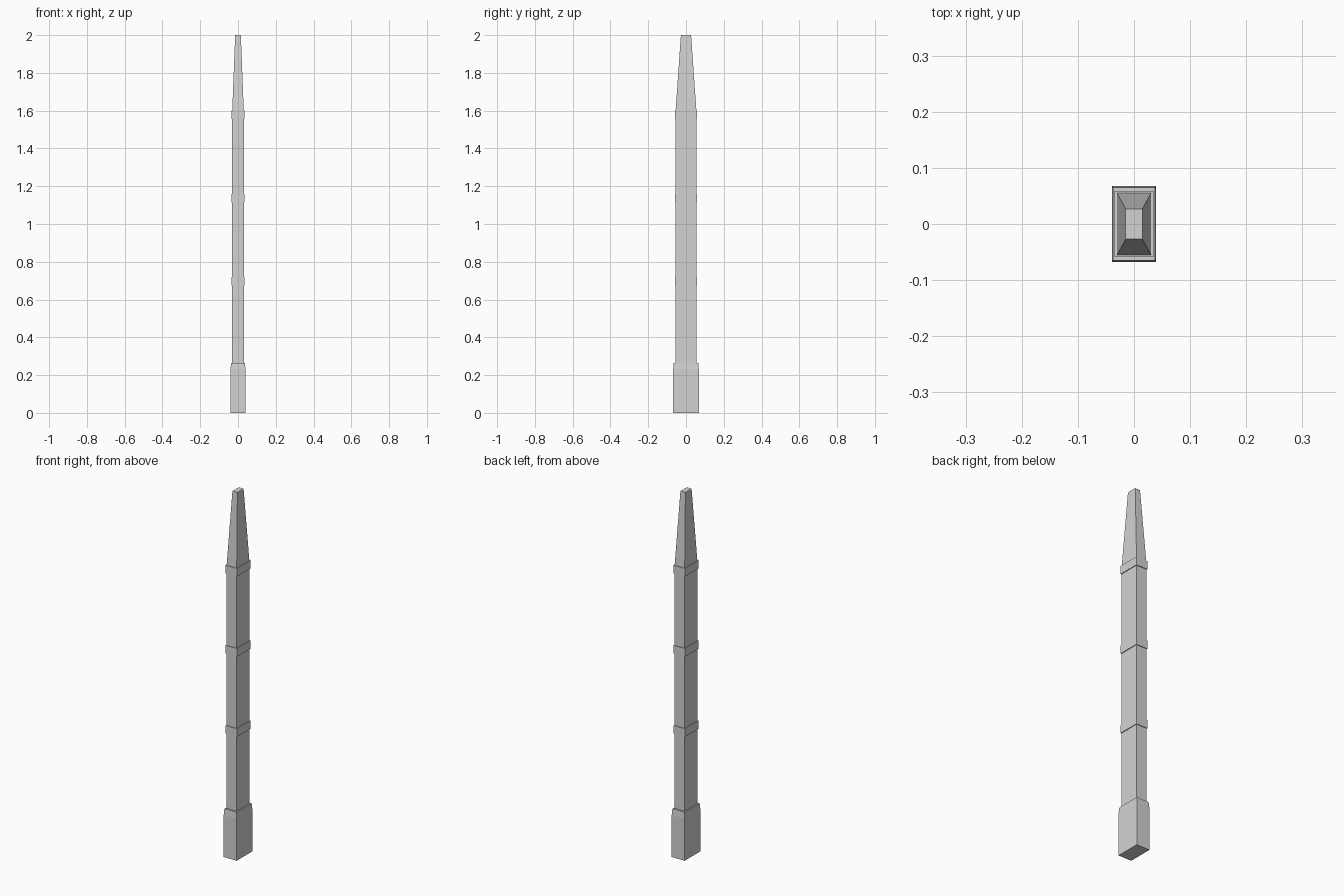
import bpy
import bmesh

cube = bpy.data.objects.get("Cube")
if cube:
    bpy.data.objects.remove(cube, do_unlink=True)

# Single light grey stone
stone = bpy.data.materials.new("light_grey_stone")
stone.use_nodes = True
grey = (0.65, 0.65, 0.65, 1.0)
stone.diffuse_color = grey
stone.node_tree.nodes["Principled BSDF"].inputs["Base Color"].default_value = grey


def stacked_block(name, sections):
    """Closed rectangular block lofted through (half_x, half_y, z) sections."""
    bm = bmesh.new()
    rings = [[bm.verts.new((sx * hx, sy * hy, z))
              for sx, sy in ((-1, -1), (1, -1), (1, 1), (-1, 1))]
             for hx, hy, z in sections]
    for low, high in zip(rings, rings[1:]):
        for i in range(4):
            j = (i + 1) % 4
            bm.faces.new((low[i], low[j], high[j], high[i]))
    bm.faces.new(rings[0][::-1])
    bm.faces.new(rings[-1])
    mesh = bpy.data.meshes.new(name)
    bm.to_mesh(mesh)
    bm.free()
    mesh.materials.append(stone)
    obj = bpy.data.objects.new(name, mesh)
    bpy.context.collection.objects.link(obj)
    return obj


SHAFT = (0.0305, 0.055)
BAND = (0.0345, 0.059)
BAND_TOPS = {"lower": 0.72, "middle": 1.16, "upper": 1.60}

# Plinth with slightly drawn-in top
stacked_block("base", [(0.0395, 0.068, 0), (0.0395, 0.068, 0.23), (0.037, 0.065, 0.265)])

# Straight shaft and tapering tip
stacked_block("shaft", [(*SHAFT, 0.25), (*SHAFT, 1.60), (0.015, 0.027, 2.0)])

# Collars around the shaft
for label, top in BAND_TOPS.items():
    stacked_block(label + "_band", [(*BAND, top - 0.045), (*BAND, top)])
